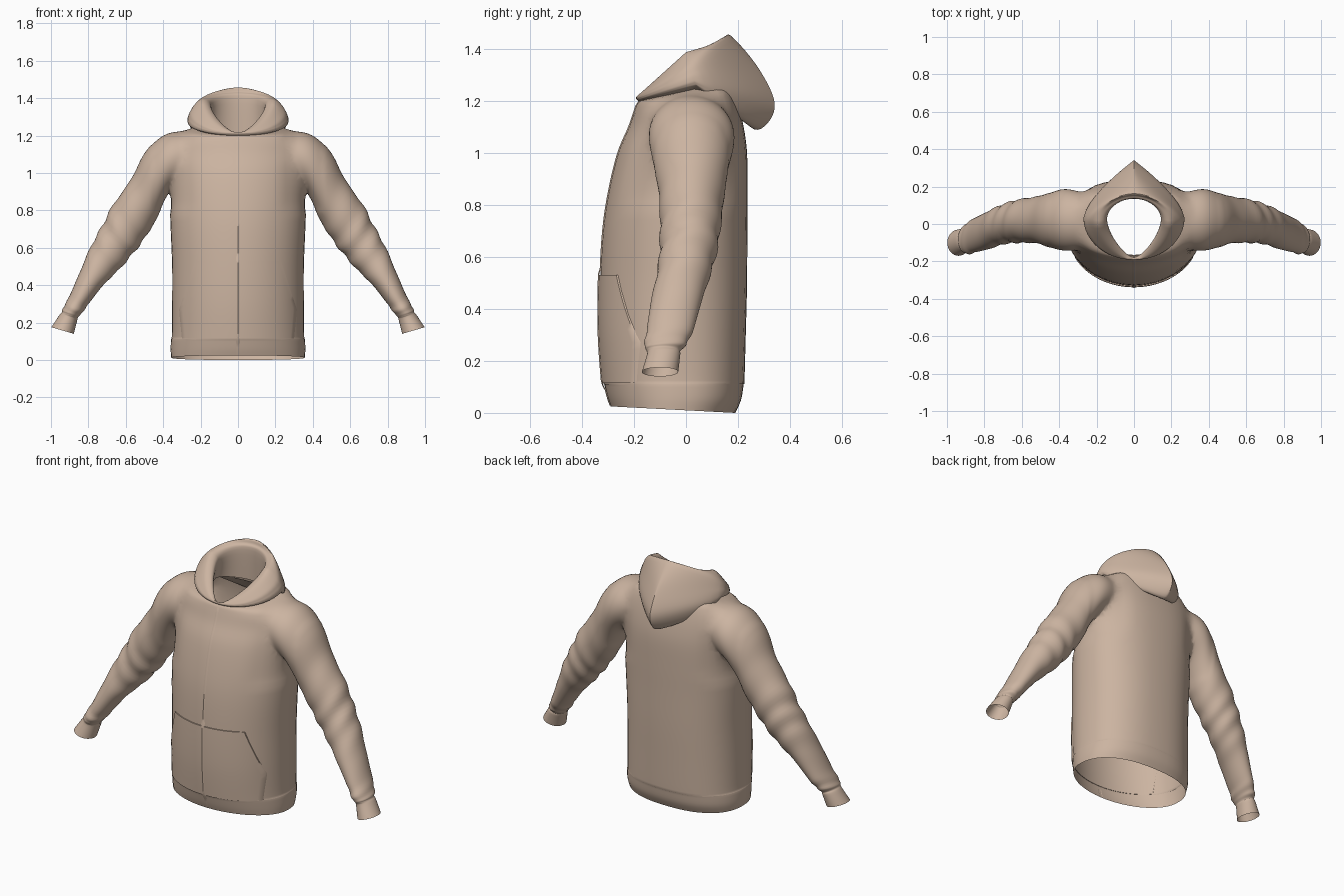
import bpy, bmesh, math
from math import sin, cos, pi

if "Cube" in bpy.data.objects:
    bpy.data.objects.remove(bpy.data.objects["Cube"])

fabric = bpy.data.materials.new("tan_fabric")
fabric.use_nodes = True
TAN = (0.60, 0.455, 0.355, 1)
fabric.diffuse_color = TAN
bsdf = fabric.node_tree.nodes["Principled BSDF"]
bsdf.inputs["Base Color"].default_value = TAN
bsdf.inputs["Roughness"].default_value = 0.9


def spline(keys, steps):
    """Smoothly interpolate a list of equal-length tuples."""
    out, last = [], len(keys) - 1
    for i in range(last):
        a, b, c, d = (keys[min(max(j, 0), last)] for j in range(i - 1, i + 3))
        for s in range(steps):
            t = s / steps
            out.append(tuple(
                q + 0.5 * t * (r - p + t * (2 * p - 5 * q + 4 * r - w + t * (3 * (q - r) + w - p)))
                for p, q, r, w in zip(a, b, c, d)))
    return out + [keys[-1]]


def power(v, e):
    return math.copysign(abs(v) ** e, v)


def finish(name, bm, angle=45):
    mesh = bpy.data.meshes.new(name)
    bm.to_mesh(mesh)
    bm.free()
    mesh.materials.append(fabric)
    mesh.shade_smooth()
    mesh.set_sharp_from_angle(angle=math.radians(angle))
    obj = bpy.data.objects.new(name, mesh)
    bpy.context.scene.collection.objects.link(obj)
    return obj


def loft(name, rings, closed=True, caps=False):
    """Skin rows of points; closed rows become a tube."""
    bm = bmesh.new()
    rows = [[bm.verts.new(p) for p in ring] for ring in rings]
    n = len(rows[0])
    for a, b in zip(rows, rows[1:]):
        for i in range(n if closed else n - 1):
            j = (i + 1) % n
            bm.faces.new((a[i], a[j], b[j], b[i]))
    if caps:
        bm.faces.new(rows[0])
        bm.faces.new(rows[-1])
    bmesh.ops.recalc_face_normals(bm, faces=bm.faces)
    return finish(name, bm)


SEG = 48
ANGLES = [2 * pi * i / SEG for i in range(SEG)]
BACK_SQUARENESS = .84

# Torso sections: front z, back z, half width, front y, back y
torso = spline([
    (.025, .0, .357, -.29, .19), (.06, .05, .36, -.302, .212),
    (.11, .11, .358, -.315, .222), (.125, .125, .354, -.319, .225),
    (.3, .3, .352, -.331, .23), (.5, .5, .352, -.331, .235),
    (.7, .7, .36, -.32, .236), (.85, .85, .365, -.298, .237),
    (1.0, 1.0, .367, -.262, .235), (1.1, 1.1, .366, -.22, .222),
    (1.165, 1.185, .355, -.198, .202), (1.195, 1.245, .30, -.186, .185),
    (1.205, 1.275, .2, -.17, .165)], 4)


def torso_ring(k):
    zf, zb, w, yf, yb = k
    ring = []
    for a in ANGLES:
        # Oval chest, squarer back
        e = 1 if cos(a) > 0 else BACK_SQUARENESS
        v = power(cos(a), e)
        ring.append((w * power(sin(a), e), (yf + yb) / 2 - v * (yb - yf) / 2,
                     (zf + zb) / 2 + v * (zf - zb) / 2))
    return ring


def front_y(x, z):
    """Depth of the torso's front surface."""
    for a, b in zip(torso, torso[1:]):
        if a[0] <= z <= b[0]:
            t = (z - a[0]) / max(b[0] - a[0], 1e-6)
            w, yf, yb = (p + (q - p) * t for p, q in zip(a[2:], b[2:]))
            return (yf + yb) / 2 - math.sqrt(max(0, 1 - (x / w) ** 2)) * (yb - yf) / 2
    return torso[-1][3]


# Sleeve sections: outer x, z, inner x, z, front y, back y
sleeve = spline([
    (.22, 1.215, .24, .98, -.12, .15), (.32, 1.225, .32, .935, -.145, .185),
    (.41, 1.2, .37, .89, -.145, .19),
    (.50, 1.105, .41, .81, -.125, .165), (.57, .97, .44, .745, -.105, .15),
    (.67, .825, .50, .65, -.10, .135), (.73, .71, .565, .565, -.10, .12),
    (.79, .60, .64, .48, -.11, .095), (.85, .46, .72, .40, -.135, .06),
    (.90, .345, .795, .305, -.15, .03), (.937, .275, .835, .25, -.16, .0),
    (.942, .255, .857, .225, -.152, -.022), (.955, .24, .86, .21, -.15, -.022),
    (.998, .175, .878, .14, -.17, -.03)], 6)


def sleeve_ring(k, u, side):
    ox, oz, ix, iz, y0, y1 = k
    # Soft wrinkles at the elbow and above the cuff
    window = math.exp(-((u - .46) / .11) ** 2) + .9 * math.exp(-((u - .75) / .05) ** 2)
    ring = []
    for a in ANGLES:
        f = 1 + .045 * window * sin(80 * u + 2.2 * sin(a + .6))
        c, s = cos(a) * f / 2, sin(a) * f / 2
        ring.append((side * ((ox + ix) / 2 + c * (ox - ix)), (y0 + y1) / 2 + s * (y1 - y0),
                     (oz + iz) / 2 + c * (oz - iz)))
    return ring


# Torso and sleeves are merged, then opened at hem, neck and cuffs
solid = loft("torso_solid", [torso_ring(k) for k in torso], caps=True)
helpers = [solid]
for side in (1, -1):
    rings = [sleeve_ring(k, i / (len(sleeve) - 1), side) for i, k in enumerate(sleeve)]
    arm = loft("sleeve_solid", rings, caps=True)
    arm.hide_render = True
    helpers.append(arm)
    mod = solid.modifiers.new("join_sleeve", "BOOLEAN")
    mod.operation, mod.solver, mod.object = "UNION", "EXACT", arm
bpy.context.view_layer.update()
merged = solid.evaluated_get(bpy.context.evaluated_depsgraph_get()).to_mesh()
bm = bmesh.new()
bm.from_mesh(merged)
for h in helpers:
    bpy.data.objects.remove(h)
bmesh.ops.delete(bm, geom=[f for f in bm.faces if len(f.verts) > 24], context="FACES")
seam = [v for v in bm.verts if .24 < abs(v.co.x) < .46 and v.co.z > .8]
for _ in range(12):
    bmesh.ops.smooth_vert(bm, verts=seam, factor=.5,
                          use_axis_x=True, use_axis_y=True, use_axis_z=True)
finish("jacket_body", bm, 60)

# Hood loops from neck seam, over the fold, to the inside: front y, z,
# side half width, y, z, back y, z, back pointedness, front pointedness
hood = spline([
    (-.165, 1.19, .20, .03, 1.245, .16, 1.20, 0, 0),
    (-.182, 1.20, .255, .04, 1.258, .26, 1.092, .7, 0),
    (-.188, 1.204, .268, .035, 1.27, .325, 1.13, .95, 0),
    (-.19, 1.207, .27, .03, 1.285, .338, 1.21, 1, 0),
    (-.192, 1.21, .265, .025, 1.308, .27, 1.34, .9, 0),
    (-.192, 1.215, .246, .01, 1.342, .172, 1.452, .4, .05),
    (-.189, 1.218, .19, .0, 1.388, .15, 1.432, .1, .3),
    (-.183, 1.208, .145, .02, 1.36, .135, 1.40, 0, .6),
    (-.172, 1.19, .16, .02, 1.24, .14, 1.22, 0, .4)], 5)


def hood_ring(k):
    yf, zf, w, ys, zs, yb, zb, back_tip, front_tip = k
    ring = []
    for a in ANGLES:
        d, s = abs(cos(a)), sin(a)
        ye, ze, tip = (yf, zf, front_tip) if cos(a) > 0 else (yb, zb, back_tip)
        x = (1 - tip) * abs(s) + tip * (1 - d ** 1.5)
        ring.append((math.copysign(w * x, s), ys + (ye - ys) * d, zs + (ze - zs) * d))
    return ring


loft("hood", [hood_ring(k) for k in hood])


# Kangaroo pocket: a raised panel following the torso front
def pocket_width(z):
    return .30 + (z - .115) * .1 if z < .27 else .315 - (z - .27) * .33


COLS, ROWS = 32, 16
panel = []
for r in range(-1, ROWS + 2):
    z = .115 + .415 * min(max(r, 0), ROWS) / ROWS
    row = []
    for c in range(-1, COLS + 2):
        x = pocket_width(z) * (2 * min(max(c, 0), COLS) / COLS - 1)
        edge = r in (-1, ROWS + 1) or c in (-1, COLS + 1)
        row.append((x, front_y(x, z) - (-.003 if edge else .006), z))
    panel.append(row)
loft("front_pocket", panel, closed=False)

# Zip placket: a slim ridge down the centre front
placket = []
for i in range(61):
    z = .028 + 1.172 * i / 60
    lift = .009 if .1 < z < .54 else .003
    y = front_y(0, z)
    placket.append([(x, y - d, z) for x, d in ((-.012, lift - .005), (0, lift), (.012, lift - .005))])
loft("zip_placket", placket, closed=False)
